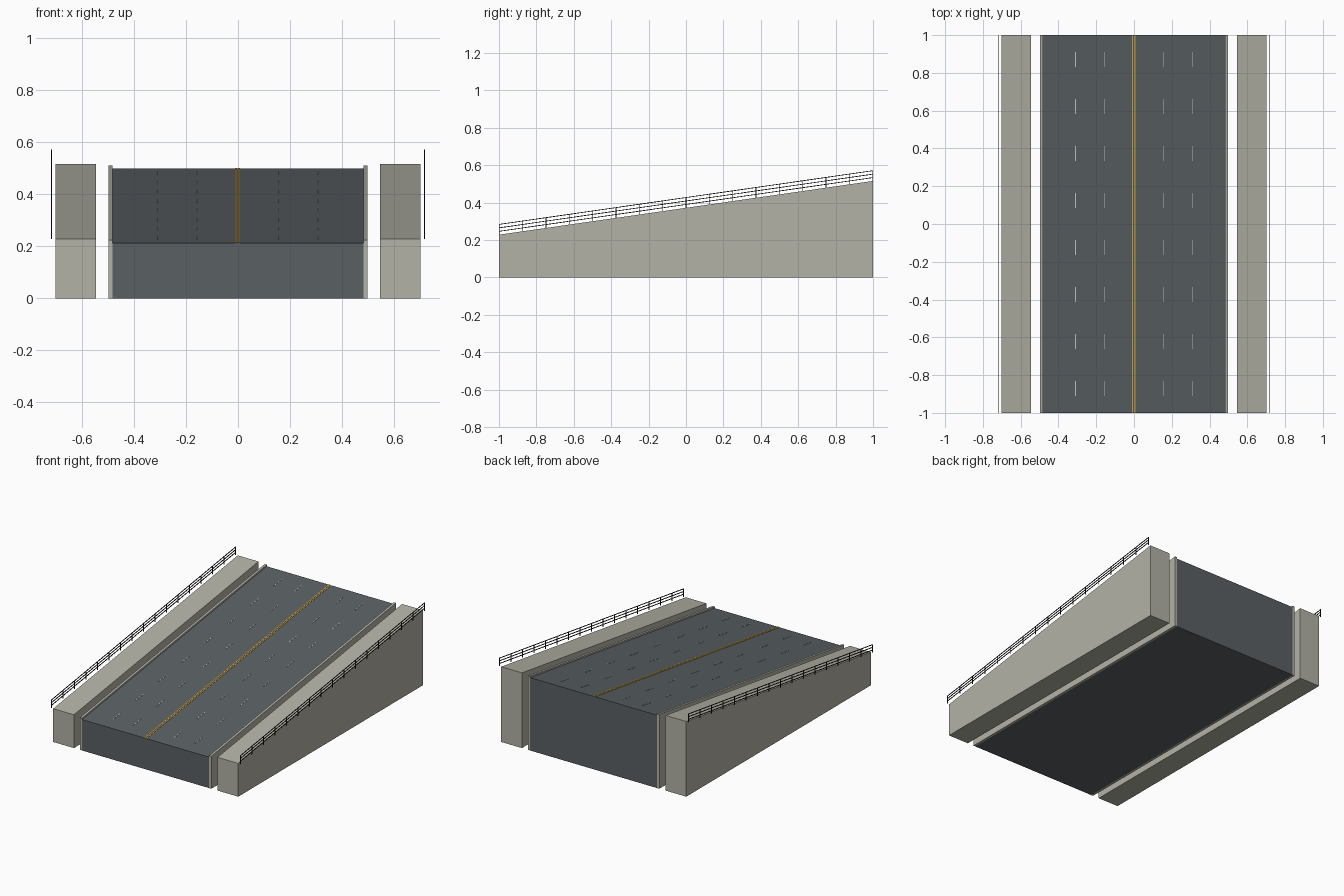
import bpy

if "Cube" in bpy.data.objects:
    bpy.data.objects.remove(bpy.data.objects["Cube"])

SLOPE = 0.1437   # rise per unit of y


def material(name, rgb):
    m = bpy.data.materials.new(name)
    m.diffuse_color = (*rgb, 1)
    m.use_nodes = True
    m.node_tree.nodes["Principled BSDF"].inputs["Base Color"].default_value = m.diffuse_color
    return m


ASPHALT = material("asphalt", (0.102, 0.117, 0.127))
CONCRETE = material("concrete", (0.456, 0.447, 0.380))
YELLOW = material("yellow paint", (0.62, 0.38, 0.06))
WHITE = material("white paint", (0.62, 0.62, 0.56))
BLACK = material("dark metal", (0.012, 0.012, 0.014))


def block(x0, x1, y0, y1, low, high, flat_base=False):
    """Box following the slope; low and high are heights at y = 0."""
    verts = []
    for y in (y0, y1):
        rise = SLOPE * y
        bottom = low if flat_base else low + rise
        verts += [(x0, y, bottom), (x1, y, bottom),
                  (x1, y, high + rise), (x0, y, high + rise)]
    faces = [(0, 1, 2, 3), (7, 6, 5, 4), (0, 4, 5, 1),
             (1, 5, 6, 2), (2, 6, 7, 3), (3, 7, 4, 0)]
    return verts, faces


def build(name, mat, blocks):
    verts, faces = [], []
    for v, f in blocks:
        n = len(verts)
        verts += v
        faces += [tuple(i + n for i in face) for face in f]
    mesh = bpy.data.meshes.new(name)
    mesh.from_pydata(verts, [], faces)
    mesh.materials.append(mat)
    obj = bpy.data.objects.new(name, mesh)
    bpy.context.collection.objects.link(obj)
    return obj


ROAD = 0.356   # road surface height at y = 0
WALK = 0.372   # walkway height at y = 0

# Sloped roadbed
build("roadbed", ASPHALT, [block(-0.482, 0.482, -1, 1, 0, ROAD, True)])

# Double centre line
build("centre_lines", YELLOW,
      [block(x - 0.0035, x + 0.0035, -1, 1, ROAD, ROAD + 0.002)
       for x in (-0.0075, 0.0035)])

# Dashed lane lines
build("lane_dashes", WHITE,
      [block(x - 0.002, x + 0.002, y - 0.04, y + 0.04, ROAD, ROAD + 0.002)
       for x in (-0.31, -0.157, 0.155, 0.308)
       for y in [0.249 * (i - 3.5) for i in range(8)]])

for side, s in (("left", -1), ("right", 1)):
    def span(a, b):
        return sorted((s * a, s * b))

    # Curb and walkway, both standing on the ground
    build(side + "_curb", CONCRETE,
          [block(*span(0.482, 0.498), -1, 1, 0, ROAD + 0.011, True)])
    build(side + "_walkway", CONCRETE,
          [block(*span(0.545, 0.702), -1, 1, 0, WALK, True)])

    # Railing: three rails and evenly spaced posts
    xr = span(0.7145, 0.7185)
    rails = [block(*xr, -1, 1, WALK + h - 0.002, WALK + h + 0.002)
             for h in (0.018, 0.0365, 0.055)]
    posts = []
    for i in range(17):
        y = -0.998 + i * 1.996 / 16
        posts.append(block(*xr, y - 0.002, y + 0.002, WALK, WALK + 0.055))
    build(side + "_railing", BLACK, rails + posts)
